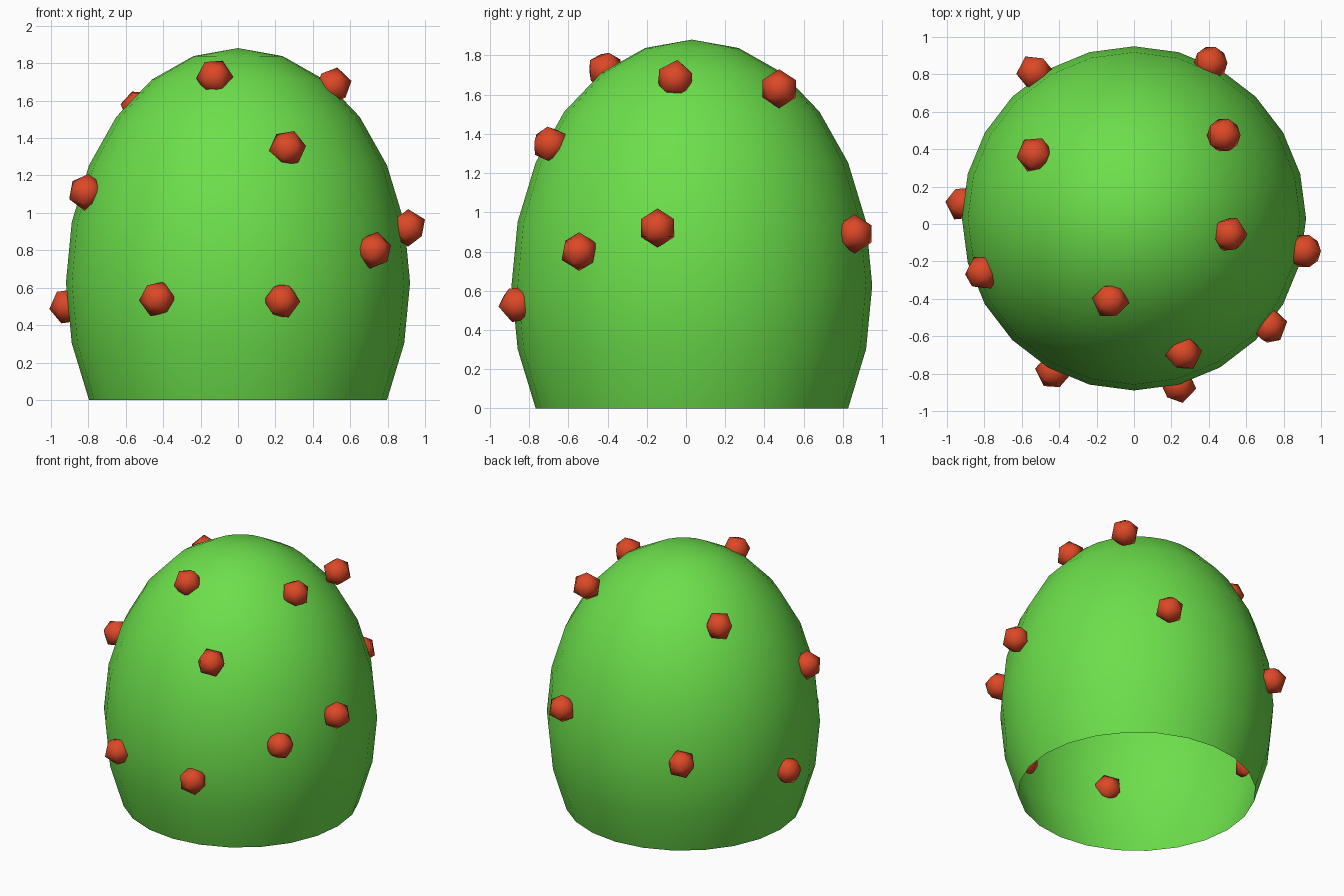
import bpy, bmesh, math, random
from mathutils import Matrix, Vector, Euler

if "Cube" in bpy.data.objects:
    bpy.data.objects.remove(bpy.data.objects["Cube"])

random.seed(4)
CENTRE = Vector((0, 0.03, 0.627))   # centre of the dome's ellipsoid
R_SIDE, R_UP = 0.92, 1.254
KNOB_R = 0.1


def material(name, rgb):
    mat = bpy.data.materials.new(name)
    mat.diffuse_color = (*rgb, 1)
    mat.use_nodes = True
    mat.node_tree.nodes["Principled BSDF"].inputs["Base Color"].default_value = mat.diffuse_color
    return mat


def add_object(name, bm, mat):
    bmesh.ops.recalc_face_normals(bm, faces=bm.faces[:])
    for f in bm.faces:
        f.smooth = True
    mesh = bpy.data.meshes.new(name)
    bm.to_mesh(mesh)
    bm.free()
    mesh.materials.append(mat)
    ob = bpy.data.objects.new(name, mesh)
    bpy.context.collection.objects.link(ob)
    return ob


green = material("green_skin", (0.15, 0.74, 0.07))
red = material("red_knob", (0.72, 0.065, 0.02))

# Dome: stretched sphere, open below its ring at -30 degrees
bm = bmesh.new()
bmesh.ops.create_uvsphere(bm, u_segments=24, v_segments=12, radius=1)
low = [v for v in bm.verts if v.co.z < -0.55]
bmesh.ops.delete(bm, geom=low, context='VERTS')
bmesh.ops.scale(bm, vec=(R_SIDE, R_SIDE, R_UP), verts=bm.verts[:])
bmesh.ops.translate(bm, vec=CENTRE, verts=bm.verts[:])
add_object("dome_body", bm, green)

# Knobs: low-poly balls half sunk in the skin (position, orientation mode)
knobs = [
    ((-0.125, -0.41, 1.725), "turned"),
    ((0.265, -0.69, 1.345), "turned"),
    ((0.51, -0.055, 1.68), "turned"),
    ((0.48, 0.475, 1.63), "upright"),
    ((-0.53, 0.37, 1.565), "turned"),
    ((-0.81, -0.26, 1.11), "turned"),
    ((0.91, -0.145, 0.92), "upright"),
    ((0.41, 0.86, 0.89), "upright"),
    ((0.725, -0.545, 0.80), "turned"),
    ((-0.53, 0.81, 0.71), "turned"),
    ((-0.43, -0.785, 0.54), "turned"),
    ((0.235, -0.86, 0.53), "outward"),
    ((-0.91, 0.11, 0.50), "outward"),
]
for i, (pos, mode) in enumerate(knobs, 1):
    pos = Vector(pos)
    if mode == "upright":
        rot = Matrix.Identity(3)
    elif mode == "outward":
        rot = (pos - CENTRE).to_track_quat('Z', 'Y').to_matrix()
    else:
        rot = Euler([random.uniform(0, math.tau) for _ in range(3)]).to_matrix()
    bm = bmesh.new()
    bmesh.ops.create_icosphere(bm, subdivisions=1, radius=KNOB_R,
                               matrix=Matrix.Translation(pos) @ rot.to_4x4())
    add_object(f"knob_{i}", bm, red)
